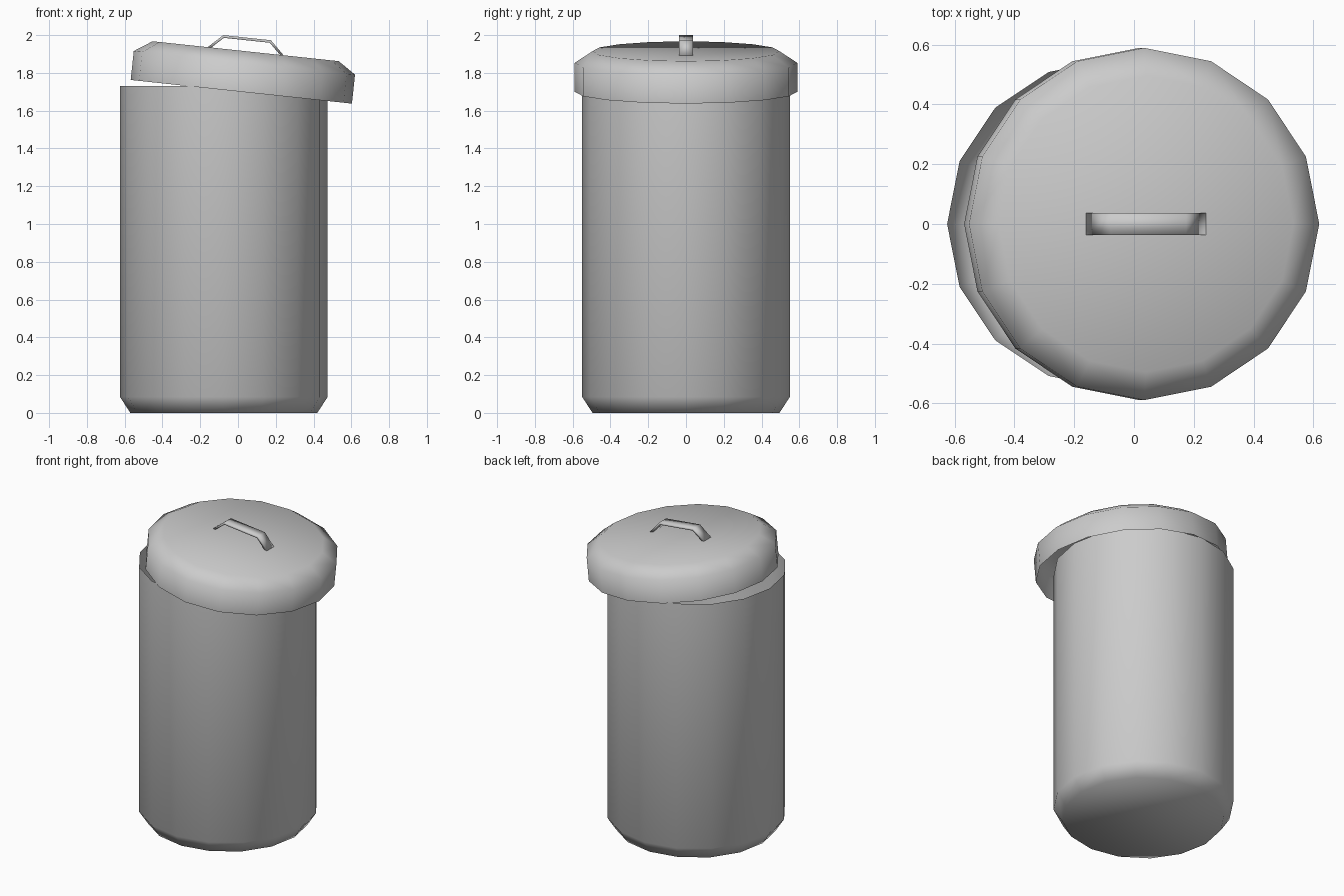
import bpy, bmesh, math

if "Cube" in bpy.data.objects:
    bpy.data.objects.remove(bpy.data.objects["Cube"])

SIDES = 16
TILT = math.radians(6.1)
LID_BASE = (0.0175, 0, 1.70)


def finish(bm, name, location=(0, 0, 0), tilt=0):
    mesh = bpy.data.meshes.new(name)
    bm.to_mesh(mesh)
    bm.free()
    for p in mesh.polygons:
        p.use_smooth = True
    ob = bpy.data.objects.new(name, mesh)
    ob.location = location
    ob.rotation_euler = (0, tilt, 0)
    bpy.context.collection.objects.link(ob)
    return ob


def lathe(name, profile, flip=False, **place):
    """Rings of (radius, height); the first ring is capped, the last stays open."""
    bm = bmesh.new()
    rings = [[bm.verts.new((r * math.cos(math.tau * i / SIDES),
                            r * math.sin(math.tau * i / SIDES), z))
              for i in range(SIDES)] for r, z in profile]
    bm.faces.new(rings[0])
    for a, b in zip(rings, rings[1:]):
        for i in range(SIDES):
            j = (i + 1) % SIDES
            bm.faces.new((a[i], a[j], b[j], b[i]))
    bmesh.ops.recalc_face_normals(bm, faces=bm.faces)
    # An open shell: make sure the cap faces outwards
    bm.faces.ensure_lookup_table()
    bm.normal_update()
    if (bm.faces[0].normal.z > 0) != flip:
        bmesh.ops.reverse_faces(bm, faces=bm.faces)
    return finish(bm, name, **place)


# Open bin body with chamfered foot
lathe("bin_body", [(0.495, 0), (0.55, 0.085), (0.55, 1.73)], location=(-0.075, 0, 0))

# Tilted hollow lid
lathe("lid", [(0.4955, 0.216), (0.589, 0.154), (0.589, 0)], flip=True,
      location=LID_BASE, tilt=TILT)

# Bent strap handle on the lid
outer = [(-0.202, 0.216), (-0.127, 0.288), (0.127, 0.288), (0.202, 0.216)]
inner = [(-0.183, 0.216), (-0.122, 0.274), (0.122, 0.274), (0.183, 0.216)]
W = 0.037
bm = bmesh.new()
sections = [[bm.verts.new((x, y, z)) for (x, z), y in
             ((o, -W), (o, W), (i, W), (i, -W))] for o, i in zip(outer, inner)]
for a, b in zip(sections, sections[1:]):
    for k in range(4):
        m = (k + 1) % 4
        bm.faces.new((a[k], a[m], b[m], b[k]))
bm.faces.new(sections[0])
bm.faces.new(sections[-1])
bmesh.ops.recalc_face_normals(bm, faces=bm.faces)
finish(bm, "lid_handle", location=LID_BASE, tilt=TILT)
